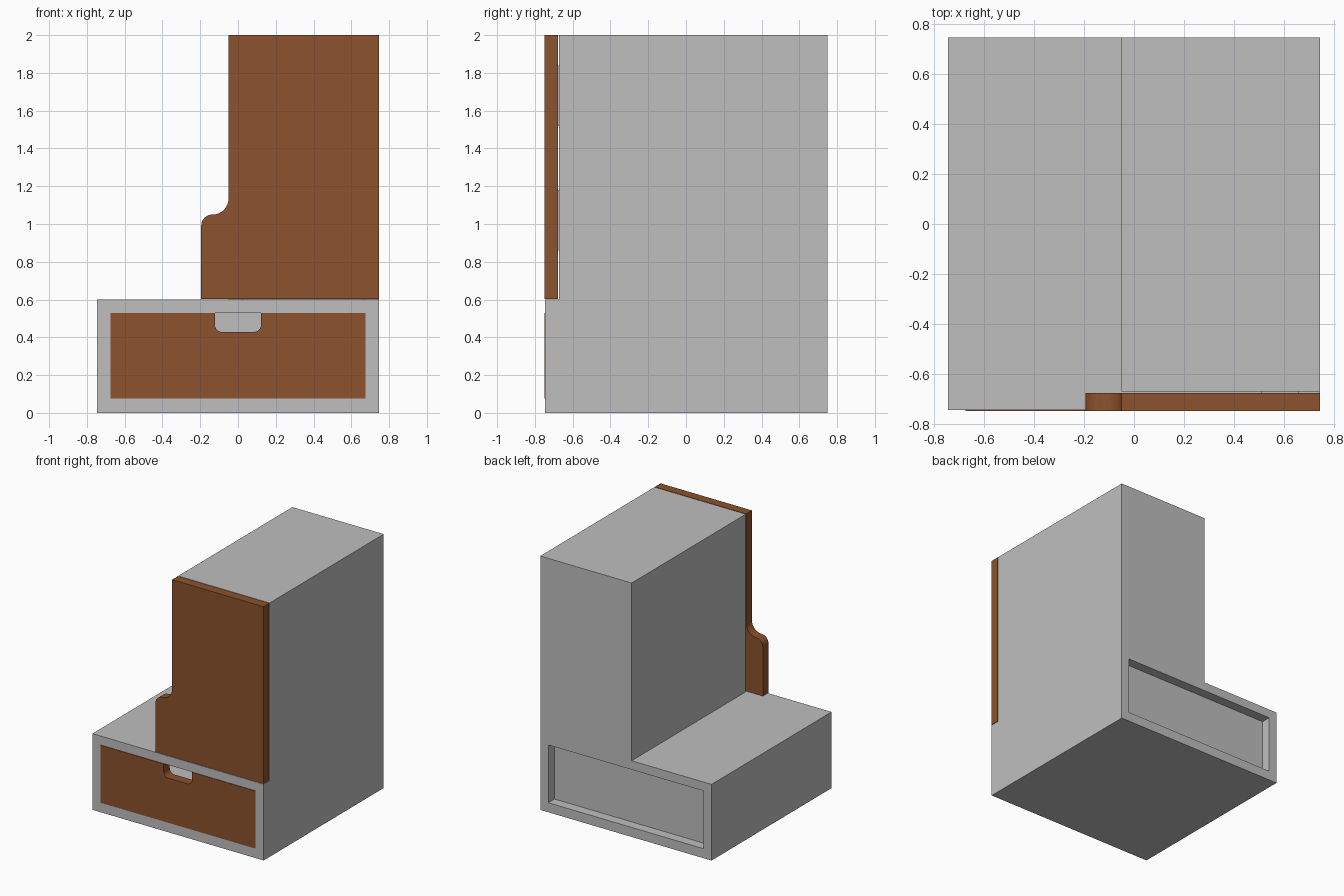
import bpy, bmesh, math

if "Cube" in bpy.data.objects:
    bpy.data.objects.remove(bpy.data.objects["Cube"])


def material(name, rgb):
    m = bpy.data.materials.new(name)
    m.diffuse_color = (*rgb, 1)
    m.use_nodes = True
    m.node_tree.nodes["Principled BSDF"].inputs["Base Color"].default_value = m.diffuse_color
    return m


GREY = material("light grey", (0.52, 0.52, 0.52))
BROWN = material("wood brown", (0.262, 0.084, 0.026))


def prism(name, profile, y0, y1, mat):
    """Extrude an (x, z) outline from y0 to y1."""
    bm = bmesh.new()
    face = bm.faces.new([bm.verts.new((x, y0, z)) for x, z in profile])
    ext = bmesh.ops.extrude_face_region(bm, geom=[face])
    verts = [v for v in ext["geom"] if isinstance(v, bmesh.types.BMVert)]
    bmesh.ops.translate(bm, verts=verts, vec=(0, y1 - y0, 0))
    bmesh.ops.recalc_face_normals(bm, faces=bm.faces)
    mesh = bpy.data.meshes.new(name)
    bm.to_mesh(mesh)
    bm.free()
    mesh.materials.append(mat)
    ob = bpy.data.objects.new(name, mesh)
    bpy.context.collection.objects.link(ob)
    return ob


def box(name, x0, x1, y0, y1, z0, z1, mat):
    return prism(name, [(x0, z0), (x1, z0), (x1, z1), (x0, z1)], y0, y1, mat)


def cut(target, name, *bounds):
    cutter = box(name, *bounds, GREY)
    cutter.hide_render = True
    cutter.hide_viewport = True
    mod = target.modifiers.new(name, "BOOLEAN")
    mod.operation = "DIFFERENCE"
    mod.solver = "EXACT"
    mod.object = cutter


def arc(cx, cz, r, a0, a1, n=8):
    return [(cx + r * math.cos(math.radians(a0 + (a1 - a0) * i / n)),
             cz + r * math.sin(math.radians(a0 + (a1 - a0) * i / n)))
            for i in range(n + 1)]


W, F, B = 0.746, -0.746, 0.748   # half width, front, back
STEP = 0.6                       # height of the low part

# L-shaped cabinet body
body = prism("cabinet_body", [(-W, 0), (W, 0), (W, 2), (-0.05, 2),
                              (-0.05, STEP), (-W, STEP)], F, B, GREY)
cut(body, "door_setback_cutter", -0.3, 1, -1, -0.672, STEP, 2.2)
cut(body, "drawer_tunnel_cutter", -0.676, 0.676, -1, 1, 0.075, 0.53)
cut(body, "cupboard_cutter", 0.025, 0.671, -1, 0.673, STEP + 0.001, 1.925)

# Door with a curved shoulder that works as the handle
door = prism("cupboard_door",
             [(W, 0.604), (W, 2), (-0.05, 2)]
             + arc(-0.135, 1.135, 0.085, 0, -90)
             + arc(-0.135, 0.99, 0.06, 90, 180)
             + [(-0.195, 0.604)], -0.749, -0.677, BROWN)

# Hidden hinge plates between door and cupboard
for i, z in enumerate((0.86, 1.52)):
    box(f"hinge_{i + 1}", 0.51, 0.66, -0.678, -0.67, z, z + 0.32, GREY)

# Drawer front with a rounded finger notch
drawer_front = prism("drawer_front",
                     [(-0.675, 0.076), (0.675, 0.076), (0.675, 0.529), (0.123, 0.529)]
                     + arc(0.083, 0.468, 0.04, 0, -90)
                     + arc(-0.083, 0.468, 0.04, -90, -180)
                     + [(-0.123, 0.529), (-0.675, 0.529)], -0.749, -0.674, BROWN)

# Open drawer tray behind the front
tray = box("drawer_tray", -0.675, 0.675, -0.674, 0.673, 0.076, 0.529, GREY)
cut(tray, "tray_inside_cutter", -0.6, 0.6, -0.8, 0.6, 0.15, 0.7)

for ob in (door, drawer_front):
    bpy.ops.object.select_all(action="DESELECT")
    ob.select_set(True)
    bpy.context.view_layer.objects.active = ob
    bpy.ops.object.shade_smooth_by_angle(angle=math.radians(30))
